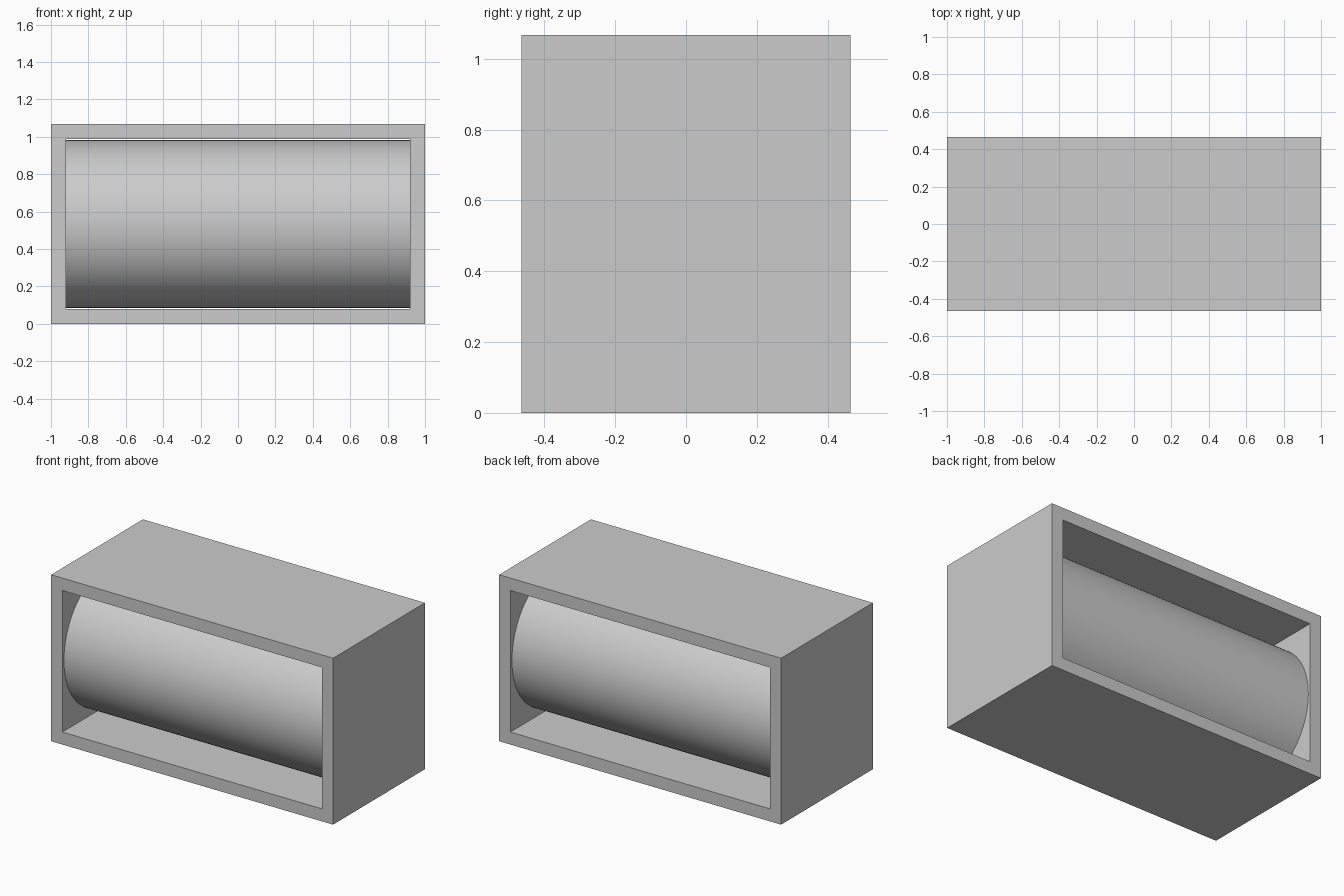
import bpy, bmesh, math

if "Cube" in bpy.data.objects:
    bpy.data.objects.remove(bpy.data.objects["Cube"])

W, D, H = 1.0, 0.465, 1.067   # half width, half depth, height
T = 0.08                      # wall thickness
R = 0.449                     # roller radius


def rect(bm, hw, z0, z1, y):
    return [bm.verts.new((x, y, z)) for x, z in
            ((-hw, z0), (hw, z0), (hw, z1), (-hw, z1))]


# Box frame, open at front and back
bm = bmesh.new()
outer_f, outer_b = (rect(bm, W, 0, H, y) for y in (-D, D))
inner_f, inner_b = (rect(bm, W - T, T, H - T, y) for y in (-D, D))
loops = [outer_f, outer_b, inner_b, inner_f]
for a, b in zip(loops, loops[1:] + loops[:1]):
    for i in range(4):
        j = (i + 1) % 4
        bm.faces.new((a[i], a[j], b[j], b[i]))
bmesh.ops.recalc_face_normals(bm, faces=bm.faces)
mesh = bpy.data.meshes.new("box_frame")
bm.to_mesh(mesh)
bm.free()
bpy.context.collection.objects.link(bpy.data.objects.new("box_frame", mesh))

# Horizontal roller spanning between the side walls
bpy.ops.mesh.primitive_cylinder_add(
    vertices=96, radius=R, depth=2 * (W - T),
    location=(0, 0, H / 2), rotation=(0, math.pi / 2, 0))
bpy.context.object.name = "roller"
bpy.ops.object.shade_smooth_by_angle(angle=math.radians(30))
